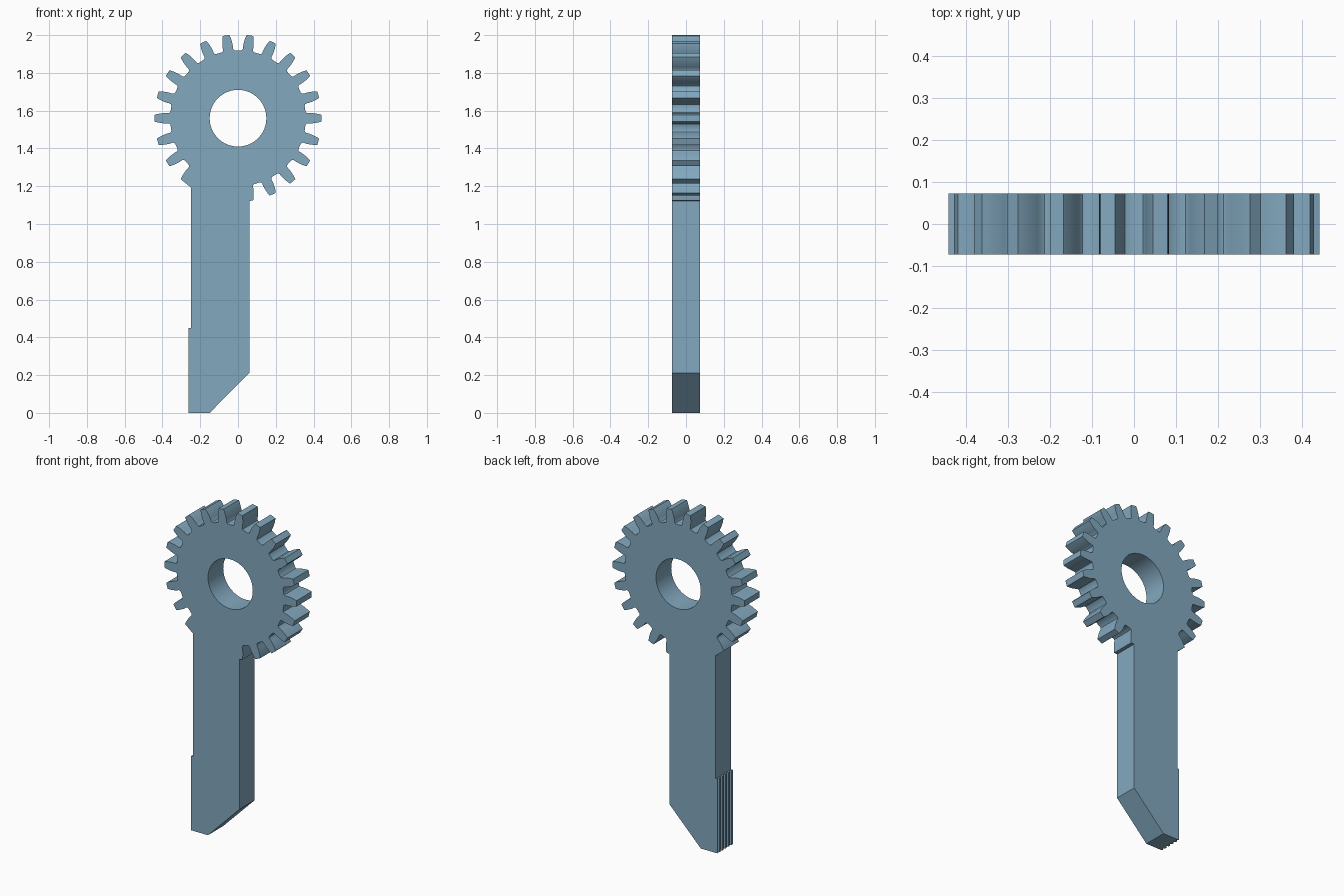
import bpy, bmesh, math
from mathutils import Vector

if "Cube" in bpy.data.objects:
    bpy.data.objects.remove(bpy.data.objects["Cube"])

HALF = 0.073            # half thickness
CZ = 1.56               # height of the gear centre
TEETH = 22
PITCH = 2 * math.pi / TEETH
# tooth flank from root to tip: (radius, half width)
FLANK = [(0.359, 0.036), (0.362, 0.030), (0.369, 0.027), (0.385, 0.0275),
         (0.400, 0.0265), (0.415, 0.0245), (0.430, 0.0215), (0.443, 0.0175)]

steel = bpy.data.materials.new("steel blue")
steel.diffuse_color = (0.225, 0.393, 0.52, 1)
steel.use_nodes = True
steel.node_tree.nodes["Principled BSDF"].inputs["Base Color"].default_value = steel.diffuse_color


def polar(r, a):
    return (r * math.cos(a), CZ + r * math.sin(a))


def flank(k, side):
    return [polar(r, k * PITCH + side * w / r) for r, w in FLANK]


def finish(bm, name):
    bmesh.ops.recalc_face_normals(bm, faces=bm.faces)
    mesh = bpy.data.meshes.new(name)
    bm.to_mesh(mesh)
    bm.free()
    mesh.materials.append(steel)
    obj = bpy.data.objects.new(name, mesh)
    bpy.context.collection.objects.link(obj)
    bpy.ops.object.select_all(action='DESELECT')
    obj.select_set(True)
    bpy.context.view_layer.objects.active = obj
    bpy.ops.object.shade_smooth_by_angle(angle=math.radians(30))
    return obj


def plate(name, loops, start, offset):
    """Fill closed loops of 3D points and extrude them by offset."""
    bm = bmesh.new()
    for pts in loops:
        vs = [bm.verts.new(Vector(p) + Vector(start)) for p in pts]
        for i, v in enumerate(vs):
            bm.edges.new((v, vs[(i + 1) % len(vs)]))
    bmesh.ops.triangle_fill(bm, edges=bm.edges[:], use_beauty=True)
    ext = bmesh.ops.extrude_face_region(bm, geom=bm.faces[:])
    moved = [g for g in ext["geom"] if isinstance(g, bmesh.types.BMVert)]
    bmesh.ops.translate(bm, verts=moved, vec=offset)
    return finish(bm, name)


# Toothed head: the shank replaces the two teeth at the bottom
outline = [(0.06, 1.122), polar(0.443, -5 * PITCH + 0.0175 / 0.443)]
outline += flank(-5, 1)[::-1][1:]
for k in range(-4, 14):
    outline += flank(k, -1) + flank(k, 1)[::-1]
outline += flank(14, -1)
# Shank with slanted tip
outline += [(-0.25, 1.194), (-0.25, 0), (-0.15, 0), (0.06, 0.212)]

# Round bore
bore = [polar(0.15, 2 * math.pi * i / 64) for i in range(64)]

plate("gear_head_and_shank",
      [[(x, 0, z) for x, z in loop] for loop in (outline, bore)],
      (0, -HALF, 0), (0, 2 * HALF, 0))

# Grip ridges along the lower back edge of the shank
RIDGES = 5
step = 2 * HALF / RIDGES
teeth = [(-0.249, -HALF, 0)]
for i in range(RIDGES):
    y = -HALF + i * step
    teeth += [(-0.262, y, 0), (-0.262, y + 0.35 * step, 0), (-0.2505, y + step * 0.7, 0)]
teeth += [(-0.262, HALF, 0), (-0.249, HALF, 0)]
plate("grip_ridges", [teeth], (0, 0, 0), (0, 0, 0.45))
